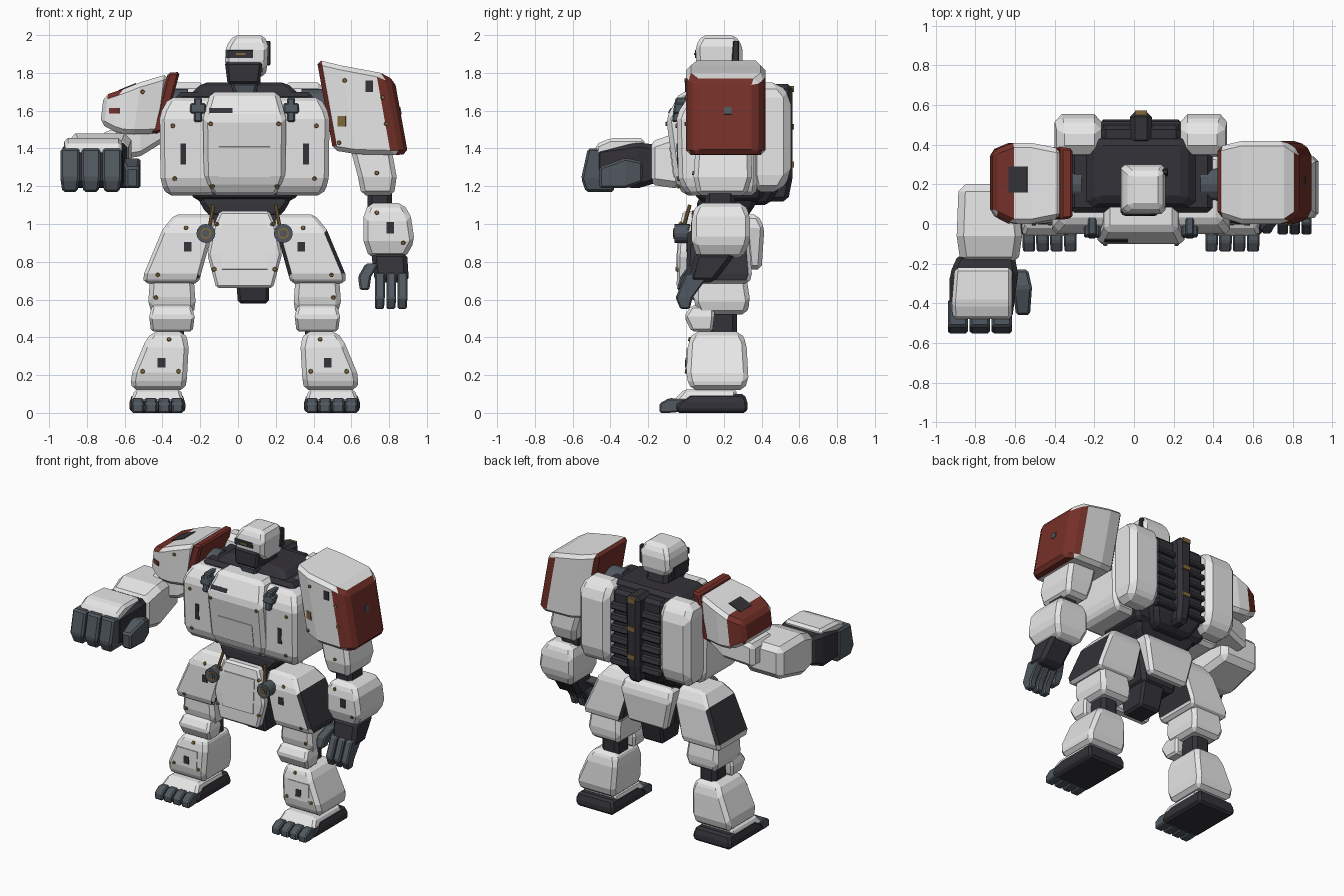
import bpy
import bmesh
from mathutils import Vector, Matrix

if "Cube" in bpy.data.objects:
    bpy.data.objects.remove(bpy.data.objects["Cube"])

CENTRE = Vector((.035, 0, 0))  # the body's plane of symmetry


def material(name, r, g, b):
    mat = bpy.data.materials.new(name)
    mat.use_nodes = True
    mat.diffuse_color = (r, g, b, 1)
    mat.node_tree.nodes["Principled BSDF"].inputs["Base Color"].default_value = (r, g, b, 1)
    return mat


WHITE = material("armour white", .8, .8, .8)
DARK = material("frame black", .034, .032, .04)
STEEL = material("joint steel", .08, .097, .115)
RED = material("marking red", .18, .03, .022)
BRASS = material("bolt brass", .23, .14, .045)


def finish(name, bm, mats):
    """Turn a bmesh into an object standing on the body's plane of symmetry."""
    bmesh.ops.recalc_face_normals(bm, faces=bm.faces)
    mesh = bpy.data.meshes.new(name)
    bm.to_mesh(mesh)
    bm.free()
    for mat in mats:
        mesh.materials.append(mat)
    obj = bpy.data.objects.new(name, mesh)
    obj.location = CENTRE
    bpy.context.collection.objects.link(obj)
    return obj


def block(name, mat, axis, *sections, bevel=.024, mirror=False, lean=0, accent=None, rule=None):
    """Loft rectangles along an axis and chamfer the edges.

    A section is (position, half width, v0, v1) or (position, u0, u1, v0, v1).
    """
    order = {"x": (1, 2, 0), "y": (0, 2, 1), "z": (0, 1, 2)}[axis]
    bm = bmesh.new()
    rings = []
    for t, *sides in sections:
        if len(sides) == len(order):
            sides = [-sides[0]] + sides
        u0, u1, v0, v1 = sides
        ring = []
        for u, v in ((u0, v0), (u1, v0), (u1, v1), (u0, v1)):
            co = Vector()
            co[order[0]], co[order[1]] = u, v
            co[order[2]] = t + lean * (v - (v0 + v1) / 2)
            ring.append(bm.verts.new(co))
        rings.append(ring)
    for a, b in zip(rings, rings[1:]):
        for i in range(len(a)):
            j = (i + 1) % len(a)
            bm.faces.new((a[i], a[j], b[j], b[i]))
    bm.faces.new(rings[0])
    bm.faces.new(rings[-1])
    bmesh.ops.recalc_face_normals(bm, faces=bm.faces)
    if rule:
        for face in bm.faces:
            face.material_index = int(rule(face.calc_center_median(), face.normal))
    obj = finish(name, bm, [mat, accent] if accent else [mat])
    if mirror:
        obj.modifiers.new("mirror", "MIRROR")
    if bevel:
        mod = obj.modifiers.new("chamfer", "BEVEL")
        mod.width, mod.segments = bevel, 1
        mod.limit_method, mod.angle_limit = "ANGLE", .4
    return obj


def rod(name, mat, start, end, radius, sides=16):
    start, end = Vector(start), Vector(end)
    way = end - start
    place = Matrix.Translation((start + end) / 2) @ way.to_track_quat("Z", "Y").to_matrix().to_4x4()
    bm = bmesh.new()
    bmesh.ops.create_cone(bm, cap_ends=True, segments=sides, radius1=radius,
                          radius2=radius, depth=way.length, matrix=place)
    finish(name, bm, [mat]).modifiers.new("mirror", "MIRROR")


def stick(name, mat, way, spots, size=None):
    """Lay thin plates, or bolts if no size is given, on the surface met along a direction."""
    bpy.context.view_layer.update()
    graph = bpy.context.evaluated_depsgraph_get()
    way = Vector(way)
    bm = bmesh.new()
    for spot in spots:
        origin = CENTRE + Vector(spot) - way * 3
        hit, at, normal, *_ = bpy.context.scene.ray_cast(graph, origin, way)
        if not hit:
            continue
        up = Vector((0, 1, 0)) if abs(way.z) > .5 else Vector((0, 0, 1))
        up = (up - normal * up.dot(normal)).normalized()
        turn = Matrix((up.cross(normal), up, normal)).transposed().to_4x4()
        place = Matrix.Translation(at - CENTRE) @ turn
        if size:
            bmesh.ops.create_cube(bm, size=1, matrix=place @ Matrix.Diagonal((*size, .009, 1)))
        else:
            bmesh.ops.create_cone(bm, cap_ends=True, segments=8, radius1=.014,
                                  radius2=.01, depth=.016, matrix=place)
    finish(name, bm, [mat])


# Torso: dark core, front armour, back armour
block("torso_core", DARK, "z", (1.12, .26, .06, .4), (1.3, .36, .02, .45), (1.7, .36, .06, .45))
block("collar", DARK, "z", (1.64, .34, .05, .46), (1.75, .22, .12, .42))
block("chest_plate", WHITE, "z", (1.15, .17, -.01, .2), (1.23, .215, -.06, .2),
      (1.56, .22, -.105, .2), (1.7, .18, -.03, .2))
block("chest_sides", WHITE, "z", (1.15, .15, .41, .01, .37), (1.22, .15, .445, -.04, .38),
      (1.58, .15, .45, -.05, .38), (1.67, .15, .4, .01, .35), mirror=True)
block("back_plates", WHITE, "z", (1.17, .21, .42, .36, .5), (1.26, .2, .435, .34, .555),
      (1.67, .2, .435, .34, .555), (1.75, .2, .42, .36, .49), mirror=True, bevel=.035)
block("back_core", DARK, "z", (1.1, .14, .2, .44), (1.2, .2, .2, .5), (1.72, .2, .2, .5))
for i in range(6):
    z = 1.2 + i * .078
    block("back_rib", DARK, "z", (z, .2, .4, .53), (z + .048, .2, .4, .515), bevel=.01)
block("spine", DARK, "z", (1.12, .045, .4, .54), (1.25, .05, .4, .565), (1.74, .055, .4, .565))
for z in (1.3, 1.5, 1.7):
    block("spine_clip", BRASS, "z", (z, .03, .5, .572), (z + .03, .03, .5, .572), bevel=0)
block("waist", DARK, "z", (1.03, .17, .06, .32), (1.09, .23, .05, .36), (1.16, .25, .08, .4))
rod("shoulder_joint", STEEL, (.3, .2, 1.62), (.5, .2, 1.62), .095)
block("chest_bracket_posts", STEEL, "z", (1.54, .225, .268, -.075, .02),
      (1.67, .225, .268, -.055, .05), bevel=.008, mirror=True)
block("chest_bracket_bars", STEEL, "z", (1.585, .205, .288, -.07, .02),
      (1.64, .205, .288, -.06, .02), bevel=.008, mirror=True)

# Head
block("neck", DARK, "z", (1.65, .09, .1, .32), (1.82, .08, .12, .28))
block("chin", STEEL, "z", (1.67, -.045, .055, .06, .2), (1.75, -.08, .075, .045, .22), bevel=.015)
block("face", DARK, "z", (1.74, -.09, .08, .04, .22), (1.86, -.105, .095, .045, .25), bevel=.015)
block("helmet", WHITE, "z", (1.78, -.06, .11, .12, .28), (1.84, -.105, .12, .055, .3),
      (1.94, -.1, .125, .05, .3), (2, -.055, .105, .085, .26), bevel=.02)
block("antenna", DARK, "z", (1.84, .11, .137, .24, .28), (1.97, .11, .137, .25, .28), bevel=.005)

# Shoulder armour, red outside and around the inner openings
block("left_shoulder", WHITE, "x", (.425, .04, .39, 1.39, 1.87), (.55, 0, .42, 1.37, 1.84),
      (.76, 0, .42, 1.365, 1.8), (.83, .05, .37, 1.37, 1.76), lean=-.18,
      accent=RED, rule=lambda c, n: c.x > .77 or n.x < -.8)
block("right_shoulder", WHITE, "x", (-.42, .03, .38, 1.48, 1.795), (-.57, 0, .41, 1.475, 1.75),
      (-.655, 0, .41, 1.48, 1.715), (-.755, .05, .37, 1.53, 1.68), lean=.12,
      accent=RED, rule=lambda c, n: c.x < -.66 and n.y > -.5 and n.z > -.6)
block("right_shoulder_rim", RED, "x", (-.385, .03, .38, 1.49, 1.805),
      (-.45, .02, .39, 1.475, 1.8), lean=.27, bevel=.012)

# Left arm, hanging
block("left_upper_arm", WHITE, "z", (1.15, .62, .79, .06, .32), (1.25, .6, .805, .04, .35),
      (1.55, .52, .75, .06, .34))
block("left_elbow", DARK, "z", (1.05, .65, .78, .1, .26), (1.2, .65, .78, .1, .26))
block("left_forearm", WHITE, "z", (.82, .66, .85, .06, .3), (.91, .63, .9, .03, .34),
      (1.04, .63, .88, .03, .34), (1.11, .655, .84, .06, .31))
block("left_palm", DARK, "z", (.69, .69, .87, .01, .15), (.85, .67, .86, .05, .27))
for i in range(3):
    x = .69 + i * .06
    block("left_finger", STEEL, "z", (.55, x, x + .048, -.03, .02), (.61, x, x + .052, -.055, .035),
          (.74, x, x + .052, 0, .13), bevel=.008)
block("left_thumb", STEEL, "z", (.65, .61, .66, -.05, .02), (.72, .6, .67, -.03, .05),
      (.79, .64, .71, .02, .12), bevel=.01)

# Right arm, raised forward
block("right_upper_arm", WHITE, "x", (-.42, .09, .32, 1.44, 1.62), (-.55, .05, .33, 1.36, 1.55),
      (-.76, .04, .28, 1.32, 1.48))
block("right_forearm", WHITE, "y", (-.2, -.91, -.62, 1.21, 1.43), (-.06, -.93, -.6, 1.19, 1.48),
      (.2, -.92, -.63, 1.25, 1.47), bevel=.035)
block("right_palm", DARK, "y", (-.48, -.965, -.65, 1.2, 1.4), (-.25, -.965, -.62, 1.19, 1.43),
      (-.15, -.92, -.64, 1.22, 1.42))
block("right_hand_guard", WHITE, "y", (-.48, -.95, -.65, 1.36, 1.42),
      (-.4, -.955, -.65, 1.36, 1.455), (-.22, -.94, -.65, 1.36, 1.455), bevel=.018)
for i in range(3):
    x = -.975 + i * .111
    block("right_finger", STEEL, "z", (1.17, x + .01, x + .09, -.53, -.38),
          (1.24, x, x + .102, -.555, -.38), (1.4, x, x + .102, -.52, -.38), bevel=.012)
block("right_thumb", STEEL, "y", (-.46, -.63, -.56, 1.19, 1.3), (-.32, -.65, -.55, 1.19, 1.35),
      (-.23, -.65, -.57, 1.22, 1.33), bevel=.012)

# Hips
block("pelvis", DARK, "z", (.74, .13, .06, .3), (1.08, .2, .06, .32))
block("crotch", DARK, "z", (.58, -.035, .128, .08, .26), (.76, -.05, .13, .05, .3), bevel=.015)
block("front_skirt", WHITE, "z", (.66, .15, -.05, .02), (.84, .198, -.045, .02),
      (.98, .17, -.035, .04), (1.07, .13, -.015, .05), bevel=.014)
block("back_skirt", WHITE, "z", (.76, .15, .33, .4), (.98, .2, .31, .415),
      (1.05, .19, .26, .38), bevel=.02)
rod("hip_hub", STEEL, (.205, .02, .95), (.205, -.06, .95), .05)
rod("hip_hub_ring", BRASS, (.205, 0, .95), (.205, -.066, .95), .03)
rod("hip_hub_cap", STEEL, (.205, 0, .95), (.205, -.07, .95), .02)
rod("hip_piston", BRASS, (.19, -.02, .96), (.165, .02, 1.1), .01, sides=8)

# Legs
block("thighs", WHITE, "z", (.685, .245, .53, .03, .33), (.72, .235, .54, 0, .35),
      (.97, .165, .435, .01, .33), (1.05, .16, .37, .06, .28), mirror=True, bevel=.018,
      accent=DARK, rule=lambda c, n: abs(n.x) > .75 and .74 < c.z < .96)
block("lower_thighs", WHITE, "z", (.52, .27, .49, .07, .32), (.59, .26, .51, .04, .34),
      (.72, .27, .5, .04, .32), mirror=True)
block("knee_joints", DARK, "z", (.38, .32, .45, .12, .27), (.56, .32, .45, .12, .27), mirror=True)
block("knee_guards", WHITE, "z", (.43, .275, .495, .03, .14), (.51, .265, .505, -.01, .15),
      (.57, .28, .49, .03, .15), mirror=True, bevel=.014)
block("shins", WHITE, "z", (.12, .315, .595, .03, .31), (.19, .305, .605, 0, .33),
      (.37, .295, .53, .01, .32), (.43, .32, .49, .04, .29), mirror=True)
block("ankles", DARK, "z", (.06, .38, .54, .08, .26), (.18, .38, .54, .08, .26), mirror=True)
block("soles", DARK, "z", (0, .32, .6, -.05, .32), (.04, .31, .615, -.06, .33),
      (.1, .33, .595, .02, .31), mirror=True, bevel=.014)
block("foot_covers", WHITE, "z", (.06, .32, .605, -.07, .26), (.125, .34, .58, -.01, .27),
      mirror=True, bevel=.015)
for i in range(4):
    x = .325 + i * .07
    block("toes", STEEL, "y", (-.14, x, x + .06, 0, .05), (-.09, x, x + .064, 0, .078),
          (.02, x, x + .064, .01, .075), mirror=True, bevel=.008)

# Raised panels, vents and markings laid on the armour
front, side, down = (0, 1, 0), (-1, 0, 0), (0, 0, -1)
stick("skirt_panel", WHITE, front, [(0, 0, .88)], (.24, .24))
stick("chest_panel", WHITE, front, [(0, 0, 1.33)], (.27, .16))
stick("shin_panels", WHITE, front, [(s * .44, 0, .28) for s in (-1, 1)], (.16, .12))
stick("leg_vents", DARK, front, [(s * x, 0, z) for s in (-1, 1) for x, z in ((.3, .88), (.44, .265))], (.04, .05))
stick("chest_vents", DARK, front, [(s * .325, 0, 1.37) for s in (-1, 1)], (.03, .11))
stick("arm_vent", DARK, front, [(.77, 0, .98), (.66, 0, 1.73)], (.04, .06))
stick("chest_slot", DARK, front, [(-.125, 0, 1.6)], (.12, .03))
stick("visor", DARK, front, [(-.025, 0, 1.9)], (.14, .04))
stick("eye", BRASS, front, [(-.02, 0, 1.9)], (.05, .012))
stick("shoulder_badge", BRASS, front, [(.515, 0, 1.545)], (.045, .055))
stick("shoulder_mark", RED, front, [(-.69, 0, 1.6)], (.06, .03))
stick("shoulder_stud", STEEL, side, [(0, .22, 1.6)], (.04, .04))
stick("shoulder_hatch", DARK, down, [(-.62, .225, 0)], (.1, .13))

# Bolts
pairs = [(.17, 1.2), (.18, 1.53), (.38, 1.52), (.37, 1.24), (.15, 1.0), (.16, .76),
         (.31, .98), (.46, .73), (.47, .61), (.4, .39), (.54, .22), (.35, .22)]
stick("body_bolts", BRASS, front, [(s * x, 0, z) for x, z in pairs for s in (-1, 1)])
stick("arm_bolts", BRASS, front, [(.53, 0, 1.76), (.73, 0, 1.67), (.75, 0, 1.53), (.5, 0, 1.43),
                                  (.7, 0, 1.27), (.7, 0, 1.06), (.84, 0, .9), (-.54, 0, 1.7)])
